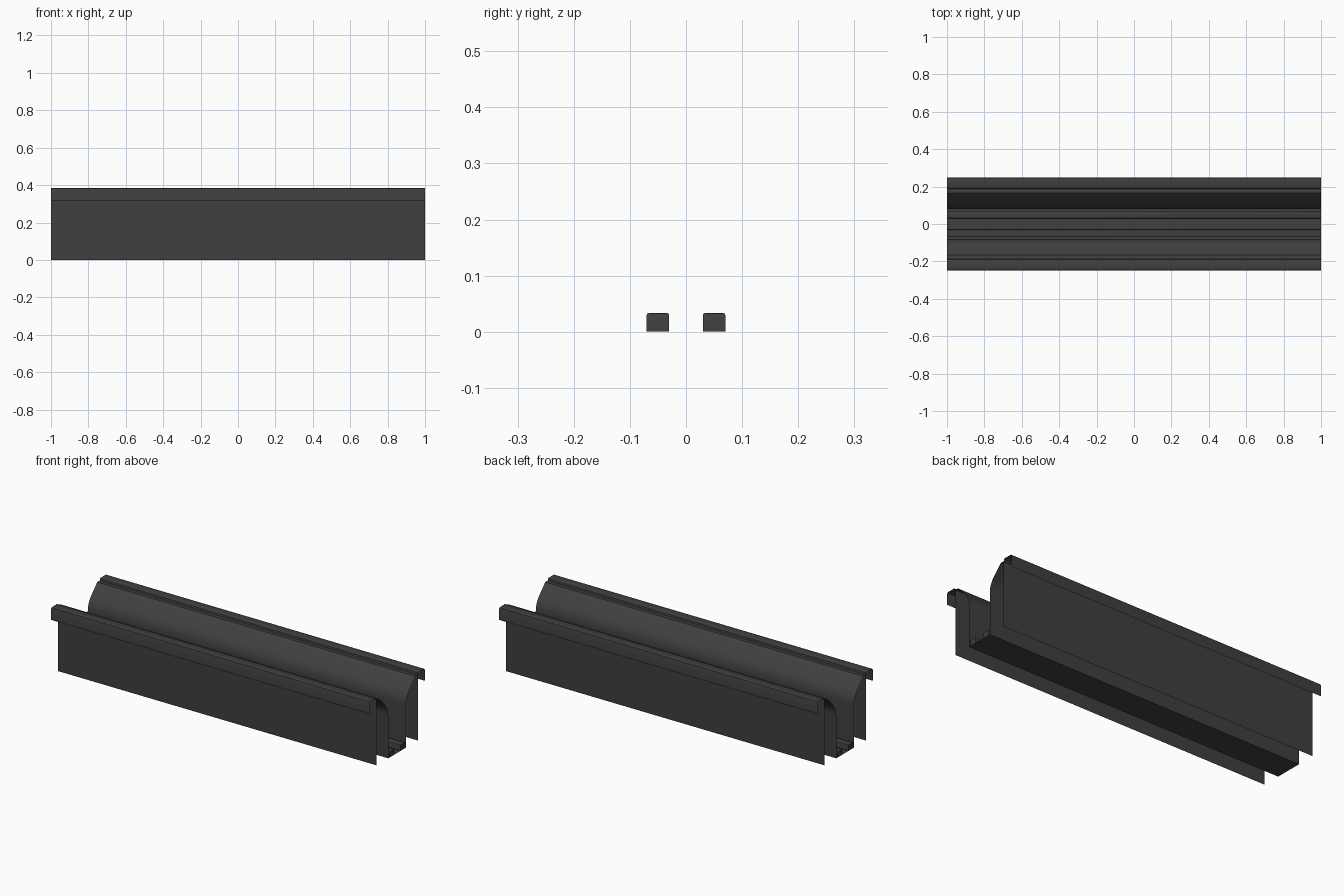
import bpy, bmesh
from mathutils import Vector

if "Cube" in bpy.data.objects:
    bpy.data.objects.remove(bpy.data.objects["Cube"])

mat = bpy.data.materials.new("dark_grey")
mat.diffuse_color = (0.05, 0.05, 0.05, 1)
mat.use_nodes = True
mat.node_tree.nodes["Principled BSDF"].inputs["Base Color"].default_value = mat.diffuse_color


def finish(name, bm):
    me = bpy.data.meshes.new(name)
    bm.to_mesh(me)
    bm.free()
    ob = bpy.data.objects.new(name, me)
    bpy.context.collection.objects.link(ob)
    me.materials.append(mat)
    bpy.ops.object.select_all(action='DESELECT')
    ob.select_set(True)
    bpy.context.view_layer.objects.active = ob
    bpy.ops.object.shade_smooth_by_angle(angle=0.6)
    return ob


def sheet(name, profile, side=1):
    """Extrude an open y-z profile along the whole x length."""
    bm = bmesh.new()
    rows = [[bm.verts.new((x, side * y, z)) for y, z in profile] for x in (-1, 1)]
    a, b = rows
    for i in range(len(profile) - 1):
        quad = [a[i], b[i], b[i + 1], a[i + 1]]
        bm.faces.new(quad if side < 0 else quad[::-1])
    return finish(name, bm)


def bezier(p0, p1, p2, n):
    p0, p1, p2 = Vector(p0), Vector(p1), Vector(p2)
    return [tuple(p0 * (1 - t) ** 2 + p1 * 2 * t * (1 - t) + p2 * t * t)
            for t in (i / n for i in range(n + 1))]


def rail(name, y0, y1, height):
    """Box rail with slightly rounded upper edges."""
    bm = bmesh.new()
    bmesh.ops.create_cube(bm, size=1)
    for v in bm.verts:
        v.co = (v.co.x * 2, y0 + (v.co.y + 0.5) * (y1 - y0), (v.co.z + 0.5) * height)
    top = [e for e in bm.edges if all(v.co.z > height / 2 for v in e.verts)]
    bmesh.ops.bevel(bm, geom=top, offset=0.003, segments=2, profile=0.5, affect='EDGES')
    return finish(name, bm)


# Rounded shoulder leading from the coping down to the inner wall
shoulder = [(0.165, 0.372)] + bezier((0.115, 0.32), (0.08, 0.285), (0.08, 0.24), 8) + [(0.08, 0)]
# Coping that hooks over the outer wall, with a small inner step
coping = [(0.248, 0.315), (0.248, 0.378), (0.246, 0.383), (0.241, 0.385),
          (0.195, 0.385), (0.19, 0.382), (0.188, 0.372), (0.165, 0.372)]

for side, label in ((-1, "front"), (1, "back")):
    sheet(label + "_outer_wall", [(0.185, 0), (0.185, 0.372)], side)
    sheet(label + "_coping", coping, side)
    sheet(label + "_inner_wall", shoulder, side)
    rail(label + "_rail", *sorted((side * 0.03, side * 0.07)), 0.033)

# Channel floor
sheet("floor", [(-0.08, 0), (0.08, 0)], -1)
